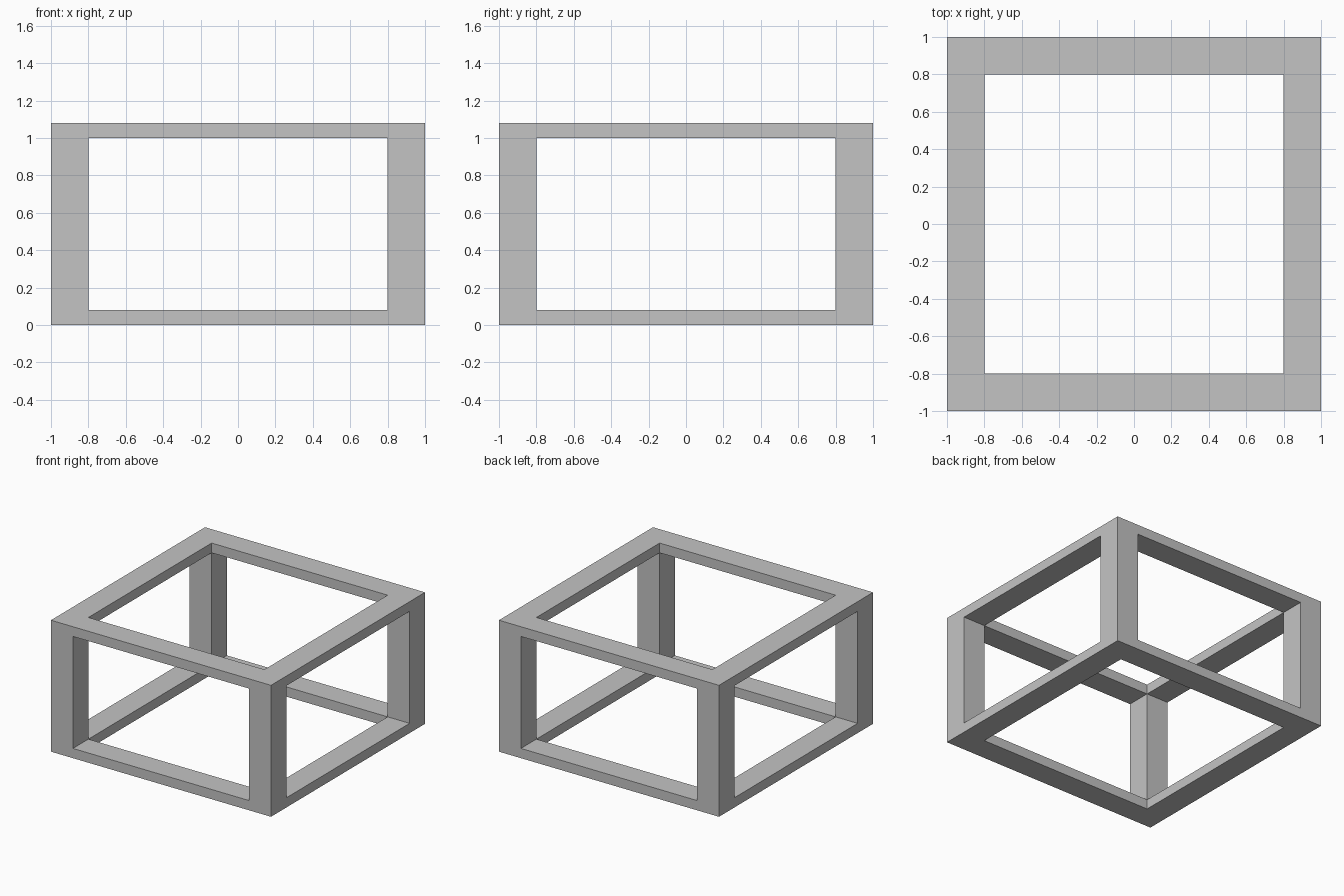
import bpy
import bmesh
from itertools import product

if "Cube" in bpy.data.objects:
    bpy.data.objects.remove(bpy.data.objects["Cube"], do_unlink=True)

# Light grey material
grey = bpy.data.materials.new("light_grey")
grey.use_nodes = True
colour = (0.55, 0.55, 0.55, 1)
grey.diffuse_color = colour
grey.node_tree.nodes["Principled BSDF"].inputs["Base Color"].default_value = colour

# Break lines: corner posts are square, top and bottom rails are thin
HALF, POST, HEIGHT, RAIL = 1.0, 0.2, 1.08, 0.08
across = (-HALF, -HALF + POST, HALF - POST, HALF)
upright = (0, RAIL, HEIGHT - RAIL, HEIGHT)
lines = (across, across, upright)


def is_solid(cell):
    """Posts and rails are the cells lying on an outer edge of the box."""
    if min(cell) < 0 or max(cell) > 2:
        return False
    return sum(i != 1 for i in cell) >= 2


# Open box frame: one welded skin around the posts and rails
bm = bmesh.new()
corners = {}


def corner(index):
    if index not in corners:
        corners[index] = bm.verts.new([line[i] for line, i in zip(lines, index)])
    return corners[index]


for cell in filter(is_solid, product(range(3), repeat=3)):
    for axis, side in product(range(3), (0, 1)):
        neighbour = list(cell)
        neighbour[axis] += 2 * side - 1
        if is_solid(neighbour):
            continue
        u, v = (axis + 1) % 3, (axis + 2) % 3
        loop = []
        for du, dv in ((0, 0), (1, 0), (1, 1), (0, 1)):
            index = list(cell)
            index[axis] += side
            index[u] += du
            index[v] += dv
            loop.append(corner(tuple(index)))
        bm.faces.new(loop if side else loop[::-1])

mesh = bpy.data.meshes.new("box_frame")
bm.to_mesh(mesh)
bm.free()
mesh.materials.append(grey)
frame = bpy.data.objects.new("box_frame", mesh)
bpy.context.scene.collection.objects.link(frame)
